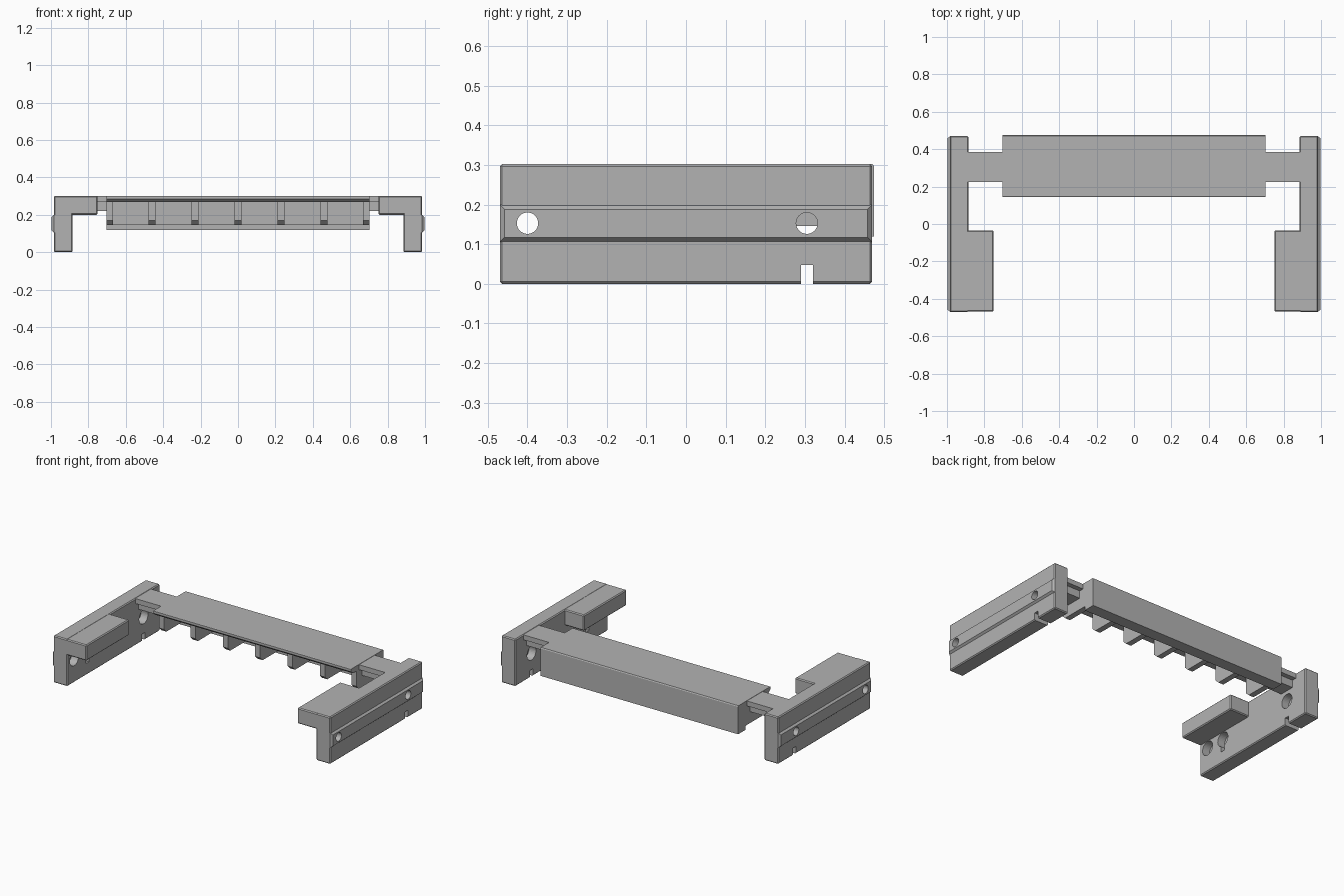
import bpy, bmesh, math
from mathutils import Matrix

cube = bpy.data.objects.get("Cube")
if cube:
    bpy.data.objects.remove(cube, do_unlink=True)

grey = bpy.data.materials.new("matte grey")
grey.use_nodes = True
COLOUR = (0.45, 0.45, 0.45, 1)
grey.diffuse_color = COLOUR
grey.node_tree.nodes["Principled BSDF"].inputs["Base Color"].default_value = COLOUR


def finish(name, bm, bevel=0.0):
    if bevel:
        bmesh.ops.bevel(bm, geom=bm.edges[:], offset=bevel, segments=1, affect='EDGES')
    bmesh.ops.recalc_face_normals(bm, faces=bm.faces[:])
    mesh = bpy.data.meshes.new(name)
    bm.to_mesh(mesh)
    bm.free()
    mesh.materials.append(grey)
    ob = bpy.data.objects.new(name, mesh)
    bpy.context.collection.objects.link(ob)
    return ob


def box(name, x, y, z, bevel=0.0):
    bm = bmesh.new()
    bmesh.ops.create_cube(bm, size=1)
    for v in bm.verts:
        v.co = [r[0] + (c + 0.5) * (r[1] - r[0]) for r, c in zip((x, y, z), v.co)]
    return finish(name, bm, bevel)


def extrude_x(name, profile, x0, x1):
    """Sweep a (y, z) profile along x."""
    bm = bmesh.new()
    face = bm.faces.new([bm.verts.new((x0, y, z)) for y, z in profile])
    new = bmesh.ops.extrude_face_region(bm, geom=[face])["geom"]
    bmesh.ops.translate(bm, vec=(x1 - x0, 0, 0),
                        verts=[g for g in new if isinstance(g, bmesh.types.BMVert)])
    return finish(name, bm)


def cylinder_x(name, x, y, z, r, depth):
    bm = bmesh.new()
    bmesh.ops.create_cone(bm, cap_ends=True, segments=32, radius1=r, radius2=r, depth=depth,
                          matrix=Matrix.Translation((x, y, z)) @ Matrix.Rotation(math.pi / 2, 4, 'Y'))
    return finish(name, bm)


def combine(ob, others, operation):
    bpy.context.view_layer.objects.active = ob
    for other in others:
        other.hide_render = True
        mod = ob.modifiers.new("combine", 'BOOLEAN')
        mod.operation, mod.object, mod.solver = operation, other, 'EXACT'
        bpy.ops.object.modifier_apply(modifier=mod.name)
        bpy.data.objects.remove(other, do_unlink=True)


def span(s, a, b):
    return sorted((s * a, s * b))


def side_rail(s, name):
    """Raised strip on the outer face, sloped on all four sides."""
    bm = bmesh.new()
    rings = []
    for x, inset in ((0.97, 0), (0.983, 0), (0.997, 0.012)):
        y, low, high = 0.47 - inset, 0.105 + inset, 0.2 - inset
        rings.append([bm.verts.new((s * x, *p)) for p in
                      ((-y, low), (y, low), (y, high), (-y, high))])
    for a, b in zip(rings, rings[1:]):
        for i in range(4):
            j = (i + 1) % 4
            bm.faces.new((a[i], a[j], b[j], b[i]))
    bm.faces.new(rings[0])
    bm.faces.new(rings[-1])
    return finish(name, bm)


HOLE_Z = 0.153
for s, side in ((1, "left"), (-1, "right")):
    # Side wall with its front foot ledge and outer rail
    wall = box(side + "_side_wall", span(s, 0.885, 0.985), (-0.47, 0.47), (0, 0.302), 0.006)
    ledge = box("ledge", span(s, 0.75, 0.984), (-0.469, -0.035), (0.2, 0.301), 0.006)
    combine(wall, [ledge, side_rail(s, "rail")], 'UNION')
    # Screw holes, inner recesses, keyhole and bottom notch
    cutters = []
    for y in (-0.4, 0.305):
        cutters.append(cylinder_x("hole", s * 0.94, y, HOLE_Z, 0.027, 0.3))
    for y in (-0.4, -0.265, 0.305):
        cutters.append(cylinder_x("recess", s * 0.885, y, HOLE_Z, 0.045, 0.1))
    cutters.append(box("keyhole_slot", span(s, 0.8, 0.925), (-0.28, -0.25), (0.075, HOLE_Z)))
    cutters.append(box("notch", span(s, 0.8, 1.1), (0.29, 0.32), (-0.1, 0.047)))
    combine(wall, cutters, 'DIFFERENCE')
    # Stepped neck joining the wall to the crossbar
    box(side + "_neck_plate", span(s, 0.69, 0.89), (0.225, 0.385), (0.268, 0.3))
    box(side + "_neck_web", span(s, 0.69, 0.89), (0.255, 0.355), (0.22, 0.27))

# Crossbar: top plate with a sloped front lip, and a deep rear wall
extrude_x("crossbar", [(0.145, 0.3), (0.145, 0.285), (0.165, 0.268), (0.385, 0.268),
                       (0.385, 0.145), (0.4, 0.145), (0.4, 0.12), (0.475, 0.12),
                       (0.475, 0.296), (0.471, 0.302), (0.149, 0.302)], -0.703, 0.703)

# Seven support ribs under the plate
for i in range(-3, 4):
    x = i * 0.23
    x = max(-0.685, min(0.685, x))
    extrude_x("support_rib_%d" % (i + 4),
              [(0.39, 0.27), (0.2, 0.27), (0.2, 0.17), (0.225, 0.146), (0.39, 0.146)],
              x - 0.018, x + 0.018)
